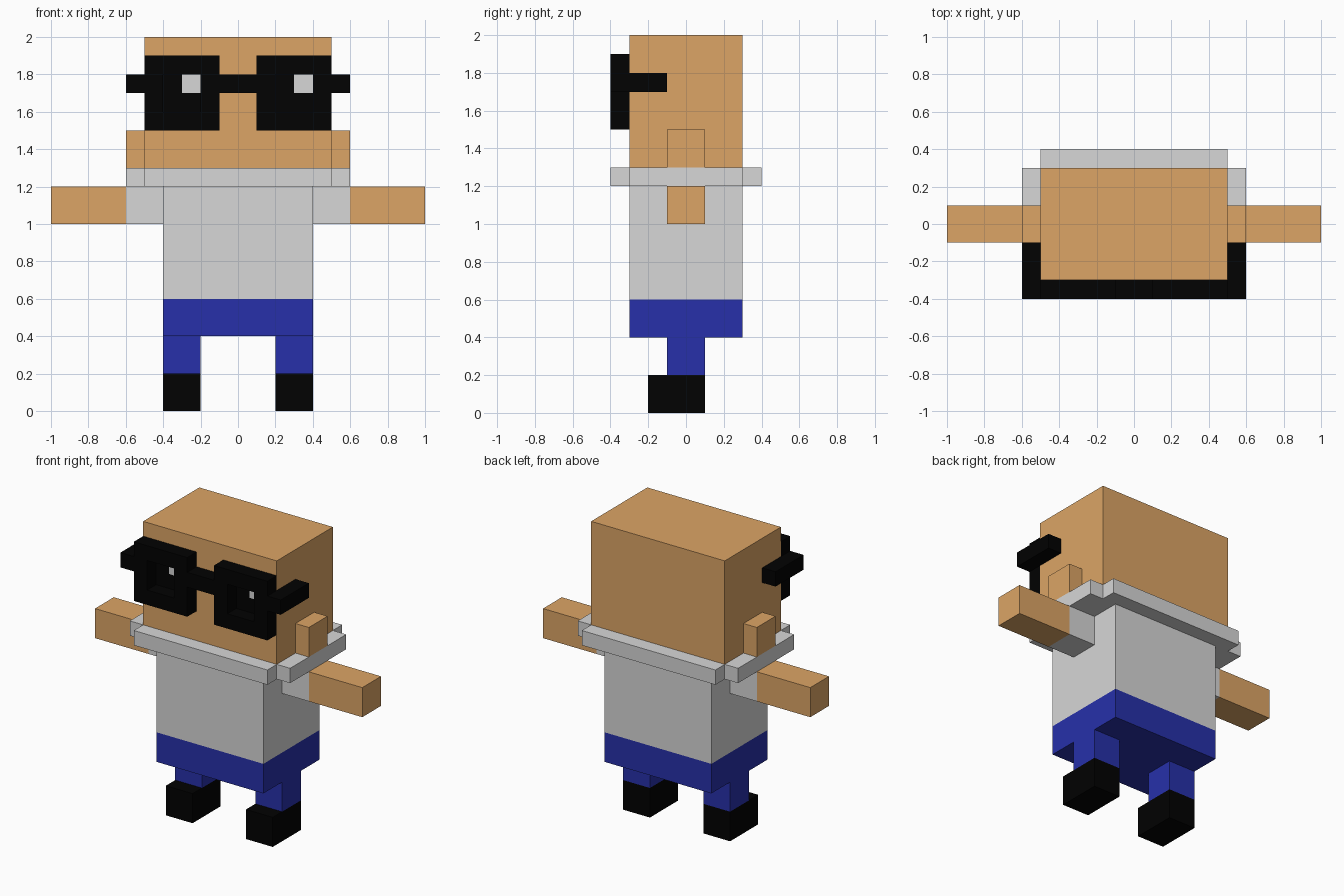
import bpy
import bmesh
from mathutils import Vector

cube = bpy.data.objects.get("Cube")
if cube:
    bpy.data.objects.remove(cube, do_unlink=True)


def material(name, rgb):
    mat = bpy.data.materials.new(name)
    mat.use_nodes = True
    mat.diffuse_color = (*rgb, 1)
    bsdf = mat.node_tree.nodes["Principled BSDF"]
    bsdf.inputs["Base Color"].default_value = (*rgb, 1)
    bsdf.inputs["Roughness"].default_value = 0.9
    return mat


SKIN = material("skin tan", (0.716, 0.376, 0.133))
GREY = material("shirt grey", (0.68, 0.68, 0.68))
BLUE = material("trouser blue", (0.02, 0.03, 0.40))
BLACK = material("black", (0.0005, 0.0005, 0.0005))


def finish(bm, name, mat):
    bmesh.ops.recalc_face_normals(bm, faces=bm.faces)
    mesh = bpy.data.meshes.new(name)
    bm.to_mesh(mesh)
    bm.free()
    mesh.materials.append(mat)
    obj = bpy.data.objects.new(name, mesh)
    bpy.context.collection.objects.link(obj)


def box(name, mat, xs, ys, zs):
    """Box given by its extent along each axis."""
    bm = bmesh.new()
    bmesh.ops.create_cube(bm, size=1)
    for v in bm.verts:
        v.co = Vector([(a + b) / 2 + c * (b - a)
                       for c, (a, b) in zip(v.co, (xs, ys, zs))])
    finish(bm, name, mat)


def extrude(bm, offset):
    """Thicken the flat faces in bm into a closed solid."""
    result = bmesh.ops.extrude_face_region(bm, geom=bm.faces[:], use_keep_orig=True)
    verts = [g for g in result["geom"] if isinstance(g, bmesh.types.BMVert)]
    bmesh.ops.translate(bm, verts=verts, vec=offset)


def spectacle_frame(name, cx, cz):
    """Square ring with a square opening, 0.1 deep."""
    bm = bmesh.new()
    corners = [(-1, -1), (1, -1), (1, 1), (-1, 1)]
    outer, inner = ([bm.verts.new((cx + r * x, -0.4, cz + r * z)) for x, z in corners]
                    for r in (0.2, 0.1))
    for i in range(4):
        j = (i + 1) % 4
        bm.faces.new((outer[i], outer[j], inner[j], inner[i]))
    extrude(bm, (0, 0.1, 0))
    finish(bm, name, BLACK)


# Body and head
box("trouser_waist", BLUE, (-0.4, 0.4), (-0.3, 0.3), (0.4, 0.6))
box("shirt", GREY, (-0.4, 0.4), (-0.3, 0.3), (0.6, 1.2))
box("head", SKIN, (-0.5, 0.5), (-0.3, 0.3), (1.3, 2.0))

# Collar: slab with notched corners
bm = bmesh.new()
quarter = [(0.6, 0.3), (0.5, 0.3), (0.5, 0.4)]
outline = (quarter
           + [(-x, y) for x, y in reversed(quarter)]
           + [(-x, -y) for x, y in quarter]
           + [(x, -y) for x, y in reversed(quarter)])
bm.faces.new([bm.verts.new((x, y, 1.2)) for x, y in outline])
extrude(bm, (0, 0, 0.1))
finish(bm, "collar", GREY)

# Parts found on both sides
for side, s in (("left", 1), ("right", -1)):
    def span(a, b):
        return tuple(sorted((s * a, s * b)))

    box(side + "_leg", BLUE, span(0.2, 0.4), (-0.1, 0.1), (0.2, 0.4))
    box(side + "_shoe", BLACK, span(0.2, 0.4), (-0.2, 0.1), (0.0, 0.2))
    box(side + "_sleeve", GREY, span(0.4, 0.6), (-0.1, 0.1), (1.0, 1.2))
    box(side + "_arm", SKIN, span(0.6, 1.0), (-0.1, 0.1), (1.0, 1.2))
    box(side + "_ear", SKIN, span(0.5, 0.6), (-0.1, 0.1), (1.3, 1.5))

    # Glasses with a dark lens and a glint set deep in the opening
    spectacle_frame(side + "_glasses_frame", s * 0.3, 1.7)
    box(side + "_glasses_temple", BLACK, span(0.5, 0.6), (-0.4, -0.1), (1.7, 1.8))
    box(side + "_lens", BLACK, span(0.2, 0.4), (-0.304, -0.3), (1.6, 1.8))
    gx = s * 0.3
    box(side + "_lens_glint", GREY, (gx, gx + 0.1), (-0.308, -0.3), (1.7, 1.8))

box("glasses_bridge", BLACK, (-0.1, 0.1), (-0.4, -0.3), (1.7, 1.8))
